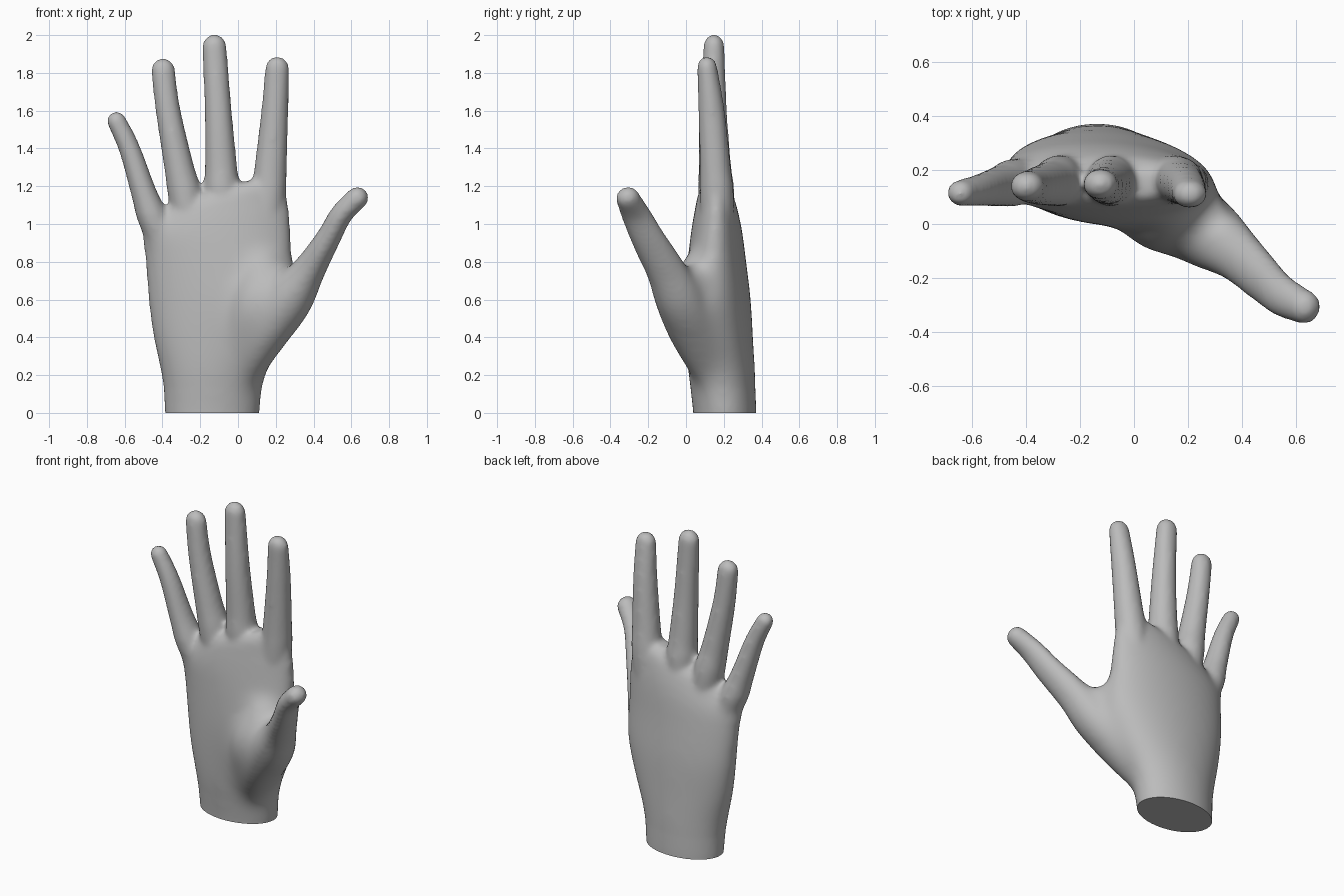
import bpy, bmesh, math
from mathutils import Vector

if "Cube" in bpy.data.objects:
    bpy.data.objects.remove(bpy.data.objects["Cube"])

SIDES = 32
skin = bpy.data.materials.new("skin_grey")
skin.diffuse_color = (0.5, 0.5, 0.5, 1)
skin.use_nodes = True
skin.node_tree.nodes["Principled BSDF"].inputs["Base Color"].default_value = skin.diffuse_color
bm = bmesh.new()


def loft(rings):
    """Skin a closed solid over a list of point rings."""
    loops = [[bm.verts.new(p) for p in ring] for ring in rings]
    for a, b in zip(loops, loops[1:]):
        for i in range(SIDES):
            j = (i + 1) % SIDES
            bm.faces.new((a[i], a[j], b[j], b[i]))
    bm.faces.new(loops[0][::-1])
    bm.faces.new(loops[-1])


def catmull(rows, steps=6):
    """Smoothly interpolate rows of numbers."""
    out = []
    for i in range(len(rows) - 1):
        p0, p1, p2, p3 = (rows[max(0, min(len(rows) - 1, k))] for k in (i - 1, i, i + 1, i + 2))
        for s in range(steps):
            t = s / steps
            out.append([0.5 * (2 * b + (c - a) * t + (2 * a - 5 * b + 4 * c - d) * t * t
                               + (3 * b - a - 3 * c + d) * t ** 3)
                        for a, b, c, d in zip(p0, p1, p2, p3)])
    return out + [list(rows[-1])]


def digit(rows):
    """Round-tipped tube; each row is x, y, z, side radius, depth radius."""
    path = catmull(rows)
    rings = []

    def ring(c, axis, ru, rv):
        u = Vector((0, 1, 0)).cross(axis).normalized()
        v = axis.cross(u).normalized()
        rings.append([c + u * ru * math.cos(k * math.tau / SIDES) + v * rv * math.sin(k * math.tau / SIDES)
                      for k in range(SIDES)])

    for i, p in enumerate(path):
        a, b = path[max(i - 1, 0)], path[min(i + 1, len(path) - 1)]
        axis = (Vector(b[:3]) - Vector(a[:3])).normalized()
        ring(Vector(p[:3]), axis, p[3], p[4])
    end, r = path[-1], path[-1][3]
    for k in range(1, 8):
        t = k / 8 * math.pi / 2
        ring(Vector(end[:3]) + axis * r * math.sin(t), axis, end[3] * math.cos(t), end[4] * math.cos(t))
    loft(rings)


# Palm and wrist: z, centre x, centre y, half width, half depth, turn, slant
palm = [(-0.15, -0.137, 0.205, 0.25, 0.167, 0, 0),
        (0.0, -0.137, 0.205, 0.25, 0.167, 0, 0),
        (0.2, -0.13, 0.19, 0.28, 0.178, -0.02, 0),
        (0.4, -0.11, 0.177, 0.345, 0.178, -0.06, 0),
        (0.6, -0.09, 0.167, 0.393, 0.174, -0.09, 0),
        (0.8, -0.10, 0.163, 0.398, 0.155, -0.06, 0),
        (0.95, -0.115, 0.163, 0.395, 0.137, -0.02, 0.10),
        (1.06, -0.11, 0.160, 0.37, 0.115, 0, 0.22),
        (1.145, -0.09, 0.155, 0.33, 0.09, 0, 0.28),
        (1.19, -0.08, 0.150, 0.28, 0.05, 0, 0.28)]
rings = []
for z, cx, cy, rx, ry, turn, slant in catmull(palm):
    ring = []
    for k in range(SIDES):
        a = k * math.tau / SIDES
        c, s = math.cos(a), math.sin(a)
        x, y = rx * c, ry * s
        ring.append(Vector((cx + x * math.cos(turn) - y * math.sin(turn),
                            cy + x * math.sin(turn) + y * math.cos(turn), z + slant * x)))
    rings.append(ring)
loft(rings)

# Little, ring, middle and index fingers
digit([(-0.36, 0.165, 0.80, 0.06, 0.07), (-0.44, 0.155, 1.0, 0.083, 0.09), (-0.5, 0.14, 1.17, 0.068, 0.076),
       (-0.575, 0.125, 1.4, 0.057, 0.06), (-0.643, 0.115, 1.545, 0.052, 0.05)])
digit([(-0.24, 0.165, 0.90, 0.08, 0.09), (-0.28, 0.16, 1.15, 0.09, 0.095), (-0.312, 0.15, 1.3, 0.079, 0.083),
       (-0.37, 0.14, 1.6, 0.066, 0.068), (-0.397, 0.14, 1.815, 0.064, 0.056)])
digit([(-0.08, 0.165, 0.90, 0.08, 0.09), (-0.085, 0.16, 1.18, 0.093, 0.095), (-0.09, 0.155, 1.3, 0.086, 0.085),
       (-0.105, 0.145, 1.6, 0.072, 0.072), (-0.125, 0.148, 1.94, 0.065, 0.056)])
digit([(0.12, 0.165, 0.85, 0.10, 0.09), (0.16, 0.163, 1.15, 0.093, 0.09), (0.173, 0.155, 1.3, 0.086, 0.082),
       (0.195, 0.135, 1.6, 0.072, 0.07), (0.207, 0.112, 1.825, 0.064, 0.054)])

# Thumb with its fleshy base
digit([(0.02, 0.15, 0.18, 0.08, 0.10), (0.13, 0.065, 0.40, 0.125, 0.145), (0.265, -0.03, 0.60, 0.132, 0.14),
       (0.375, -0.11, 0.76, 0.090, 0.107), (0.475, -0.20, 0.92, 0.066, 0.09),
       (0.547, -0.265, 1.05, 0.060, 0.078), (0.632, -0.308, 1.138, 0.06, 0.064)])

# Mound of the palm below the thumb
digit([(-0.02, 0.17, 0.18, 0.12, 0.12), (0.06, 0.095, 0.40, 0.17, 0.145), (0.13, 0.04, 0.58, 0.175, 0.155),
       (0.14, 0.09, 0.74, 0.13, 0.13)])

# Web of skin between thumb and index finger
digit([(0.10, 0.14, 0.50, 0.14, 0.15), (0.19, 0.09, 0.64, 0.11, 0.13), (0.265, 0.02, 0.71, 0.065, 0.10)])

bmesh.ops.recalc_face_normals(bm, faces=bm.faces)
raw = bpy.data.meshes.new("raw_hand")
bm.to_mesh(raw)
bm.free()
hand = bpy.data.objects.new("hand", raw)
bpy.context.collection.objects.link(hand)

# Fuse the parts into one skin and soften the joins
remesh = hand.modifiers.new("fuse", 'REMESH')
remesh.mode = 'VOXEL'
remesh.voxel_size = 0.014
soften = hand.modifiers.new("soften", 'SMOOTH')
soften.factor = 0.5
soften.iterations = 14
fused = bpy.data.meshes.new_from_object(hand.evaluated_get(bpy.context.evaluated_depsgraph_get()))
hand.modifiers.clear()

# Extra softening of the palm and thumb base, fading out towards the digits
bm = bmesh.new()
bm.from_mesh(fused)
for i in range(50):
    low, top, right = 0.03 + 0.002 * i, 1.05 - 0.004 * i, 0.42 - 0.003 * i
    soft = [v for v in bm.verts if low < v.co.z < top and v.co.x < right]
    bmesh.ops.smooth_vert(bm, verts=soft, factor=0.5, use_axis_x=True, use_axis_y=True, use_axis_z=True)

# Flat cut at the wrist
cut = bmesh.ops.bisect_plane(bm, geom=bm.verts[:] + bm.edges[:] + bm.faces[:],
                             plane_co=(0, 0, 0), plane_no=(0, 0, 1), clear_inner=True)
rim = [e for e in cut["geom_cut"] if isinstance(e, bmesh.types.BMEdge)]
bmesh.ops.contextual_create(bm, geom=rim)
bmesh.ops.recalc_face_normals(bm, faces=bm.faces)
bm.to_mesh(fused)
bm.free()
hand.data = fused
bpy.data.meshes.remove(raw)
fused.materials.clear()
fused.materials.append(skin)
bpy.context.view_layer.objects.active = hand
hand.select_set(True)
bpy.ops.object.shade_smooth_by_angle(angle=math.radians(50))
